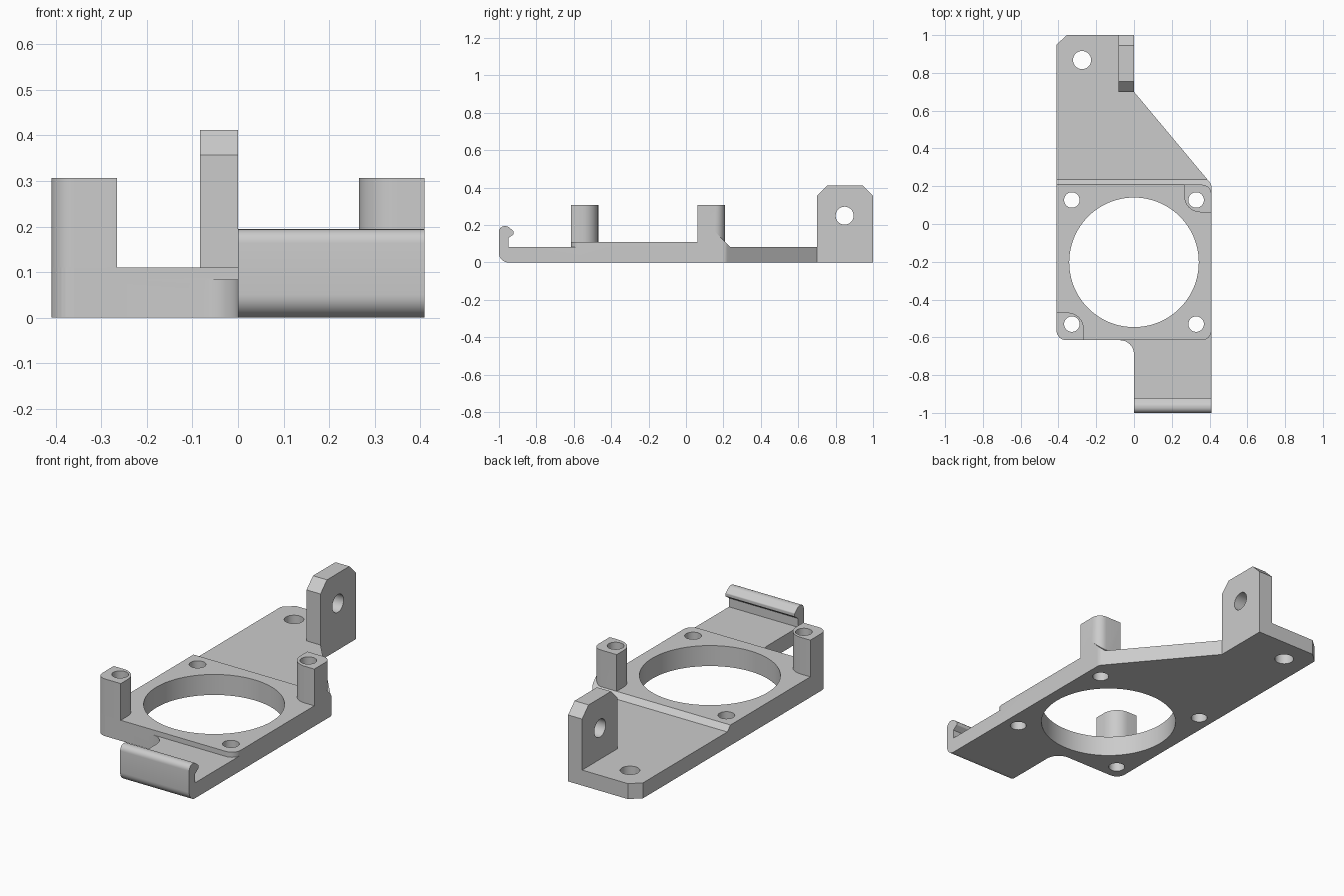
import bpy, bmesh, math
from mathutils import Vector

cube = bpy.data.objects.get("Cube")
if cube:
    bpy.data.objects.remove(cube, do_unlink=True)

grey = bpy.data.materials.new("plain grey")
grey.use_nodes = True
grey.diffuse_color = (0.6, 0.6, 0.6, 1)
grey.node_tree.nodes["Principled BSDF"].inputs["Base Color"].default_value = (0.6, 0.6, 0.6, 1)


def rounded(points, steps=8):
    """Outline from (a, b[, radius]) corners, with arcs where a radius is given."""
    out = []
    for i, p in enumerate(points):
        c = Vector(p[:2])
        if len(p) == 2:
            out.append(c)
            continue
        u = (Vector(points[i - 1][:2]) - c).normalized()
        v = (Vector(points[(i + 1) % len(points)][:2]) - c).normalized()
        half = u.angle(v) / 2
        centre = c + (u + v).normalized() * p[2] / math.sin(half)
        start = c + u * p[2] / math.tan(half) - centre
        end = c + v * p[2] / math.tan(half) - centre
        a0 = math.atan2(start.y, start.x)
        turn = math.remainder(math.atan2(end.y, end.x) - a0, math.tau)
        for k in range(steps + 1):
            a = a0 + turn * k / steps
            out.append(centre + p[2] * Vector((math.cos(a), math.sin(a))))
    return out


def prism(name, points, low, high, axis="z"):
    """Extrude an xy outline along z, or a yz outline along x."""
    bm = bmesh.new()
    rings = []
    for h in (low, high):
        rings.append([bm.verts.new((a, b, h) if axis == "z" else (h, a, b))
                      for a, b in rounded(points)])
    bm.faces.new(rings[0][::-1])
    bm.faces.new(rings[1])
    n = len(rings[0])
    for i in range(n):
        j = (i + 1) % n
        bm.faces.new((rings[0][i], rings[0][j], rings[1][j], rings[1][i]))
    bmesh.ops.recalc_face_normals(bm, faces=bm.faces)
    mesh = bpy.data.meshes.new(name)
    bm.to_mesh(mesh)
    bm.free()
    obj = bpy.data.objects.new(name, mesh)
    bpy.context.collection.objects.link(obj)
    mesh.materials.append(grey)
    return obj


def circle(a, b, r, sides=48):
    return [(a + r * math.cos(math.tau * i / sides), b + r * math.sin(math.tau * i / sides))
            for i in range(sides)]


def combine(target, tool, operation):
    """Apply a boolean and discard the tool."""
    mod = target.modifiers.new("combine", "BOOLEAN")
    mod.operation, mod.solver, mod.object = operation, "EXACT", tool
    bpy.context.view_layer.objects.active = target
    bpy.ops.object.modifier_apply(modifier=mod.name)
    bpy.data.objects.remove(tool, do_unlink=True)


W, FRONT, BACK = 0.41, -0.615, 0.208
LOW, TOP, POST = 0.083, 0.11, 0.307

# Thin base: clip tab in front, tapered ear behind
bracket = prism("fan_bracket", [
    (-W, FRONT, 0.05), (0, FRONT, 0.075), (0, -0.94), (W, -0.94), (W, 0.21, 0.04),
    (0, 0.7), (0, 1), (-0.355, 1), (-W, 0.95)], 0, LOW)

# Thicker fan frame with a sloped step, and the same slope carried up beside the post
frame_outline = [(-W, FRONT, 0.05), (W, FRONT, 0.05), (W, 0.21, 0.04), (0.36, 0.27), (-W, 0.27)]
for x0, y0, y1, z1 in ((-0.5, -0.7, BACK, TOP), (0.3, 0.1, 0.148, 0.17)):
    frame = prism("frame", [(y0, 0), (0.235, 0), (0.235, LOW), (y1, z1), (y0, z1)], x0, 0.5, "x")
    combine(frame, prism("frame_outline", frame_outline, -0.1, 0.5), "INTERSECT")
    combine(bracket, frame, "UNION")

# Two posts on opposite corners, rounded outside and inside
for s, y in ((1, BACK), (-1, FRONT)):
    inner_x, inner_y = s * 0.266, y - s * 0.146
    post = prism("post", [(s * W, y, 0.05), (inner_x, y), (inner_x, inner_y, 0.085),
                          (s * W, inner_y)], 0, POST)
    combine(bracket, post, "UNION")

# Upright lug with clipped top corners
lug = prism("upright_lug", [(0.7, 0), (1, 0), (1, 0.357), (0.945, 0.412), (0.755, 0.412),
                            (0.7, 0.357)], -0.083, 0, "x")
combine(bracket, lug, "UNION")

# Snap hook on the front tab
hook = prism("snap_hook", [
    (-1, 0, 0.05), (-0.9, 0), (-0.9, LOW), (-0.95, LOW), (-0.95, 0.13), (-0.922, 0.15, 0.006),
    (-0.922, 0.168, 0.008), (-0.955, 0.194, 0.03), (-1, 0.194, 0.03)], 0, W, "x")
combine(bracket, hook, "UNION")

# Fan opening, screw holes, ear hole and lug hole
holes = [(0, -0.203, 0.343, 96), (-0.275, 0.868, 0.048, 48)]
holes += [(x, y, 0.041, 48) for x in (-0.329, 0.329) for y in (-0.53, 0.127)]
for x, y, r, sides in holes:
    combine(bracket, prism("hole_cutter", circle(x, y, r, sides), -0.1, 0.6), "DIFFERENCE")
combine(bracket, prism("lug_cutter", circle(0.848, 0.25, 0.048), -0.2, 0.1, "x"), "DIFFERENCE")

# Smooth curved walls, crisp edges
bpy.ops.object.select_all(action="DESELECT")
bracket.select_set(True)
bpy.context.view_layer.objects.active = bracket
bpy.ops.object.shade_smooth_by_angle(angle=math.radians(25))
